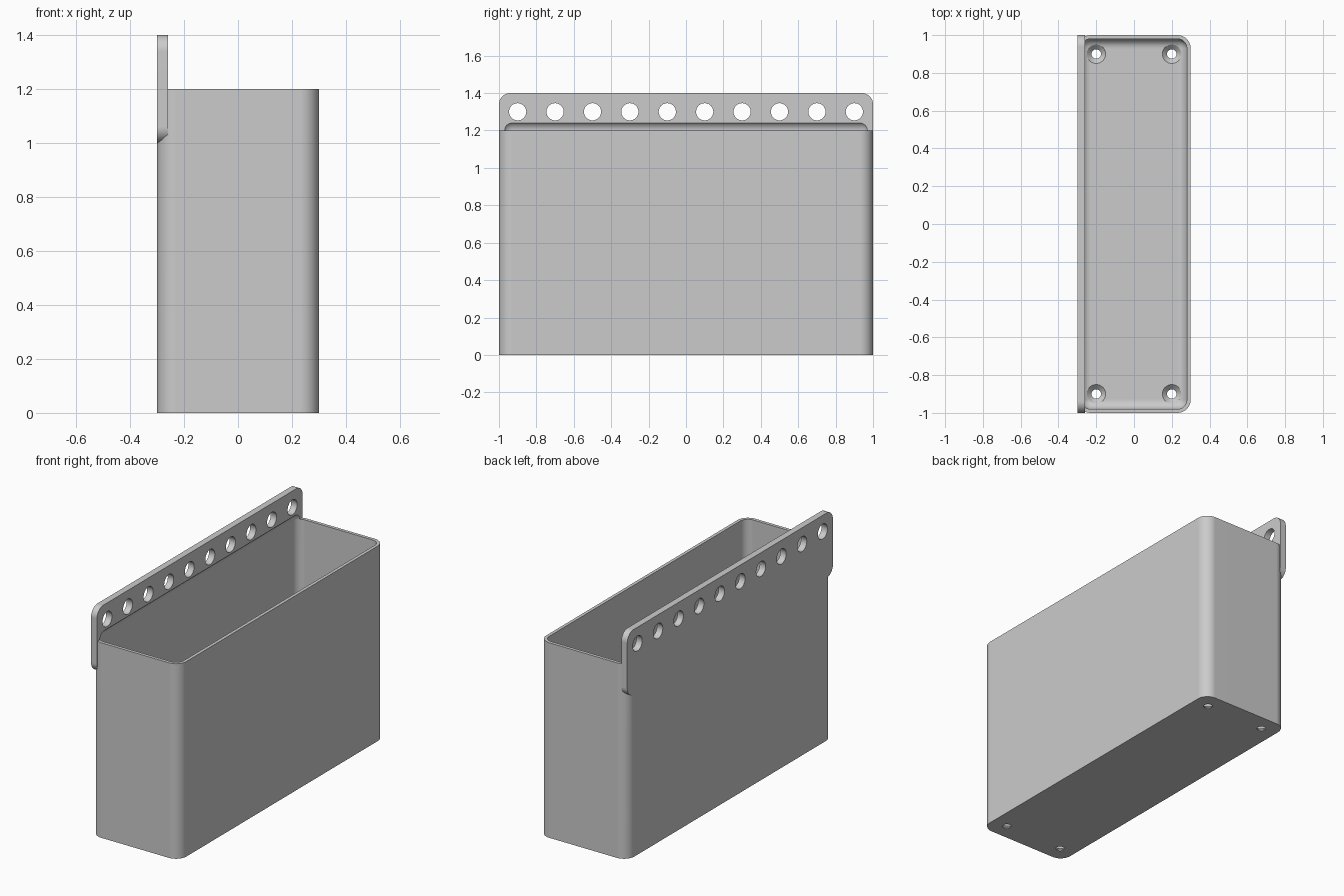
import bpy, bmesh, math
from mathutils import Matrix, Vector

cube = bpy.data.objects.get("Cube")
if cube:
    bpy.data.objects.remove(cube, do_unlink=True)

grey = bpy.data.materials.new("plain grey")
grey.use_nodes = True
grey.diffuse_color = (0.6, 0.6, 0.6, 1)
grey.node_tree.nodes["Principled BSDF"].inputs["Base Color"].default_value = (0.6, 0.6, 0.6, 1)


def add_object(name, bm):
    bmesh.ops.recalc_face_normals(bm, faces=bm.faces[:])
    mesh = bpy.data.meshes.new(name)
    bm.to_mesh(mesh)
    bm.free()
    mesh.materials.append(grey)
    obj = bpy.data.objects.new(name, mesh)
    bpy.context.collection.objects.link(obj)
    return obj


def rounded_box(name, low, high, radius, axis=None):
    """Box with rounded edges: those along one axis, or all of them."""
    low, high = Vector(low), Vector(high)
    bm = bmesh.new()
    bmesh.ops.create_cube(bm, size=1)
    bmesh.ops.scale(bm, vec=high - low, verts=bm.verts[:])
    bmesh.ops.translate(bm, vec=(low + high) / 2, verts=bm.verts[:])
    edges = [e for e in bm.edges if axis is None
             or abs(e.verts[0].co[axis] - e.verts[1].co[axis]) > 1e-4]
    bmesh.ops.bevel(bm, geom=edges, offset=radius, segments=8,
                    profile=0.5, affect='EDGES')
    return add_object(name, bm)


# Outer shell, perforated hanging plate and the cavity inside them
body = rounded_box("storage_bin", (-0.3, -1, 0), (0.3, 1, 1.2), 0.07, axis=2)
plate = rounded_box("hanging_plate", (-0.3, -1, 1.0), (-0.26, 1, 1.4), 0.06, axis=0)
cavity = rounded_box("cavity_cutter", (-0.28, -0.98, 0.03), (0.28, 0.98, 1.25), 0.05)

# Row of round holes through the plate
bm = bmesh.new()
for i in range(10):
    place = Matrix.Translation((-0.28, -0.9 + 0.2 * i, 1.3)) @ Matrix.Rotation(math.pi / 2, 4, 'Y')
    bmesh.ops.create_cone(bm, cap_ends=True, segments=32, radius1=0.046,
                          radius2=0.046, depth=0.2, matrix=place)
plate_holes = add_object("plate_hole_cutter", bm)

# Countersunk screw holes in the floor
profile = [(0, -0.1), (0.025, -0.1), (0.025, 0.005), (0.05, 0.03), (0.05, 0.08), (0, 0.08)]
bm = bmesh.new()
for x in (-0.2, 0.2):
    for y in (-0.9, 0.9):
        verts = [bm.verts.new((x + r, y, z)) for r, z in profile]
        edges = [bm.edges.new(pair) for pair in zip(verts, verts[1:])]
        bmesh.ops.spin(bm, geom=verts + edges, cent=(x, y, 0), axis=(0, 0, 1),
                       angle=math.tau, steps=32, use_duplicate=False)
bmesh.ops.remove_doubles(bm, verts=bm.verts[:], dist=1e-4)
screw_holes = add_object("screw_hole_cutter", bm)

# Join the plate, then cut everything out
tools = [(plate, 'UNION'), (cavity, 'DIFFERENCE'),
         (plate_holes, 'DIFFERENCE'), (screw_holes, 'DIFFERENCE')]
for tool, operation in tools:
    mod = body.modifiers.new(tool.name, 'BOOLEAN')
    mod.operation = operation
    mod.solver = 'EXACT'
    mod.object = tool
    tool.hide_render = True

# Bake the result and drop the helpers
bpy.context.view_layer.update()
graph = bpy.context.evaluated_depsgraph_get()
result = bpy.data.meshes.new_from_object(body.evaluated_get(graph))
body.modifiers.clear()
body.data = result
result.name = "storage_bin"
result.materials.clear()
result.materials.append(grey)
for face in result.polygons:
    face.material_index = 0
for tool, _ in tools:
    bpy.data.objects.remove(tool, do_unlink=True)

# Smooth rounds, crisp edges
bpy.ops.object.select_all(action='DESELECT')
body.select_set(True)
bpy.context.view_layer.objects.active = body
bpy.ops.object.shade_smooth_by_angle(angle=math.radians(30))
weighted = body.modifiers.new("flat_faces", 'WEIGHTED_NORMAL')
weighted.keep_sharp = True
